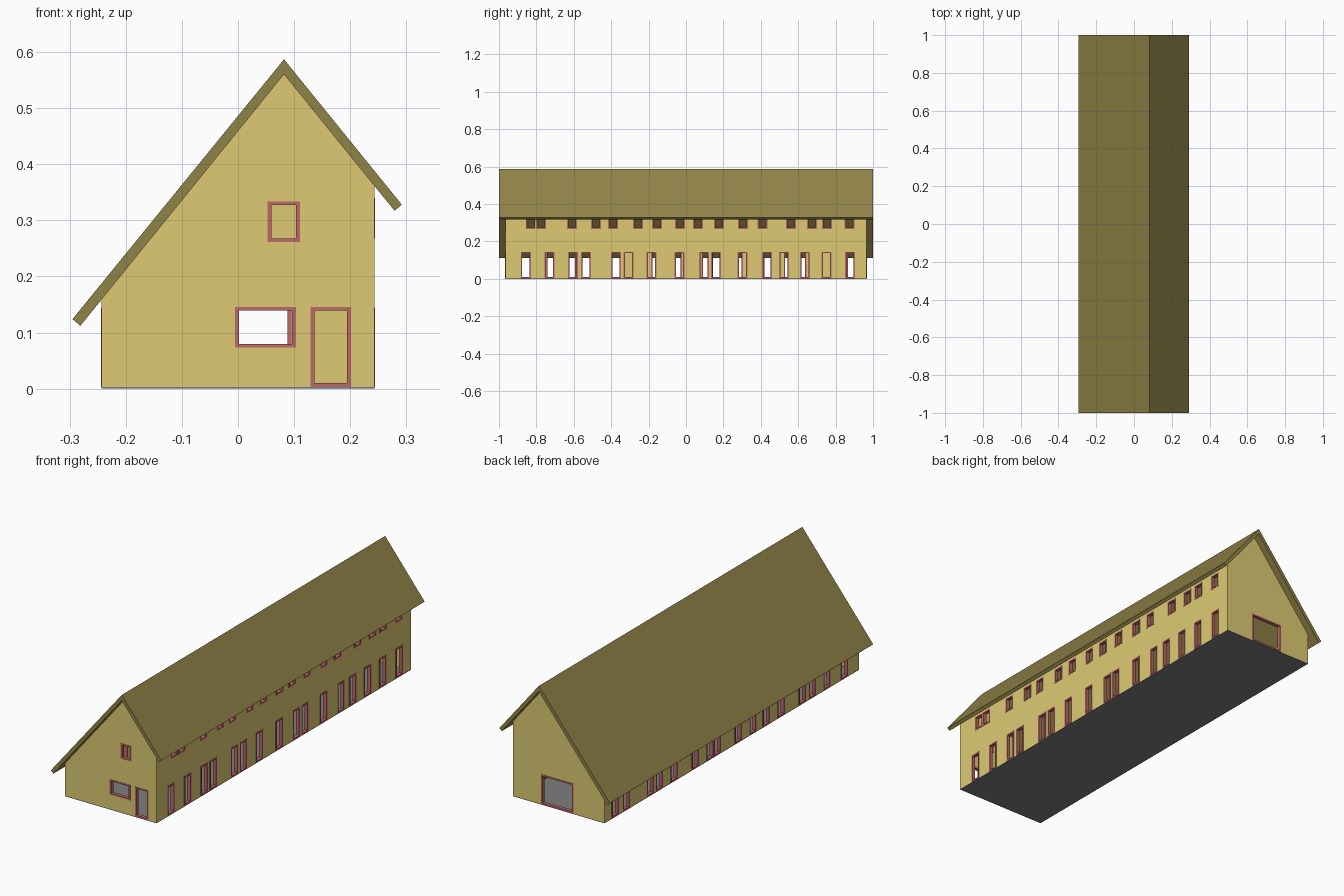
import bpy, bmesh

if "Cube" in bpy.data.objects:
    bpy.data.objects.remove(bpy.data.objects["Cube"])

W, L, T = 0.243, 0.965, 0.014      # half width, half length, wall thickness
BAR, PROUD = 0.007, 0.0015         # frame bar width, frame projection
BASE = 0.003


def material(name, rgb):
    m = bpy.data.materials.new(name)
    m.diffuse_color = [(c / 255) ** 2.2 for c in rgb] + [1]
    m.use_nodes = True
    m.node_tree.nodes["Principled BSDF"].inputs["Base Color"].default_value = m.diffuse_color
    return m


yellow = material("wall_yellow", (220, 201, 115))
olive = material("roof_olive", (143, 130, 73))
red = material("frame_red", (188, 104, 104))
grey = material("floor_grey", (125, 125, 125))


def finish(name, bm, mat=None):
    bmesh.ops.recalc_face_normals(bm, faces=bm.faces)
    me = bpy.data.meshes.new(name)
    bm.to_mesh(me)
    bm.free()
    ob = bpy.data.objects.new(name, me)
    bpy.context.collection.objects.link(ob)
    if mat:
        me.materials.append(mat)
    return ob


def add_box(bm, lo, hi):
    vs = bmesh.ops.create_cube(bm, size=1)["verts"]
    for v in vs:
        v.co = [(lo[i] + hi[i]) / 2 + v.co[i] * (hi[i] - lo[i]) for i in range(3)]


def prism(name, profile, half, mat):
    bm = bmesh.new()
    f = bm.faces.new([bm.verts.new((x, -half, z)) for x, z in profile])
    ext = bmesh.ops.extrude_face_region(bm, geom=[f])["geom"]
    for v in ext:
        if isinstance(v, bmesh.types.BMVert):
            v.co.y = half
    return finish(name, bm, mat)


# Openings as (side, centre along wall, width, bottom, top)
right_doors = [-.856, -.73, -.604, -.535, -.374, -.307, -.184, -.035,
               .096, .16, .302, .433, .524, .636, .751, .877]
right_windows = [-.83, -.775, -.61, -.481, -.39, -.257, -.155, -.032,
                 .064, .176, .305, .409, .561, .674, .754, .874]
left_doors = [-.856, -.722, -.612, -.535, -.374, -.262, -.16, -.048,
              .11, .165, .278, .438, .55, .618, .80, .885]
openings = [("right", y, .053, BASE, .145) for y in right_doors]
openings += [("right", y, .053, .268, .34) for y in right_windows]
openings += [("left", y, .053, BASE, .145) for y in left_doors]
openings += [("front", .165, .072, BASE, .146),
             ("front", .049, .108, .073, .146),
             ("front", .0815, .058, .261, .334),
             ("back", .008, .174, BASE, .146)]


def wall_box(bm, side, a, b, z0, z1, depth_in, depth_out):
    """Box lying in a wall, spanning a..b along it."""
    face = W if side in ("left", "right") else L
    s = 1 if side in ("right", "back") else -1
    d = sorted((s * (face - depth_in), s * (face + depth_out)))
    if face == W:
        add_box(bm, (d[0], a, z0), (d[1], b, z1))
    else:
        add_box(bm, (a, d[0], z0), (b, d[1], z1))


# Hollow gabled walls with the openings cut out
walls = prism("walls", [(-W, BASE), (W, BASE), (W, .362), (.082, .561), (-W, .161)], L, yellow)
core = bmesh.new()
add_box(core, (-W + T, -L + T, -.1), (W - T, L - T, 1))
holes = bmesh.new()
for side, c, w, z0, z1 in openings:
    low = z0 - .02 if z0 == BASE else z0
    wall_box(holes, side, c - w / 2, c + w / 2, low, z1, T + .01, .01)
cutters = [finish("core_cutter", core), finish("opening_cutter", holes)]
for cutter in cutters:
    cutter.hide_render = True
    mod = walls.modifiers.new("cut", "BOOLEAN")
    mod.operation, mod.solver, mod.object = "DIFFERENCE", "EXACT", cutter
    mod.use_self = True
    bpy.context.view_layer.objects.active = walls
    bpy.ops.object.modifier_apply(modifier=mod.name)
for cutter in cutters:
    bpy.data.objects.remove(cutter)

# Door and window frames, one object per wall
for wall in ("front", "back", "left", "right"):
    bm = bmesh.new()
    for side, c, w, z0, z1 in openings:
        if side != wall:
            continue
        a, b = c - w / 2, c + w / 2
        for r in ((a, a + BAR, z0, z1), (b - BAR, b, z0, z1),
                  (a + BAR, b - BAR, z0, z0 + BAR), (a + BAR, b - BAR, z1 - BAR, z1)):
            wall_box(bm, side, *r, T + PROUD, PROUD)
    finish(wall + "_frames", bm, red)

# Floor slab
bm = bmesh.new()
add_box(bm, (-W, -L, 0), (W, L, BASE))
finish("floor", bm, grey)

# Asymmetric roof with a longer left slope
prism("roof", [(-.295, .124), (.082, .587), (.292, .328), (.279, .317),
               (.082, .56), (-.281, .112)], 1, olive)
